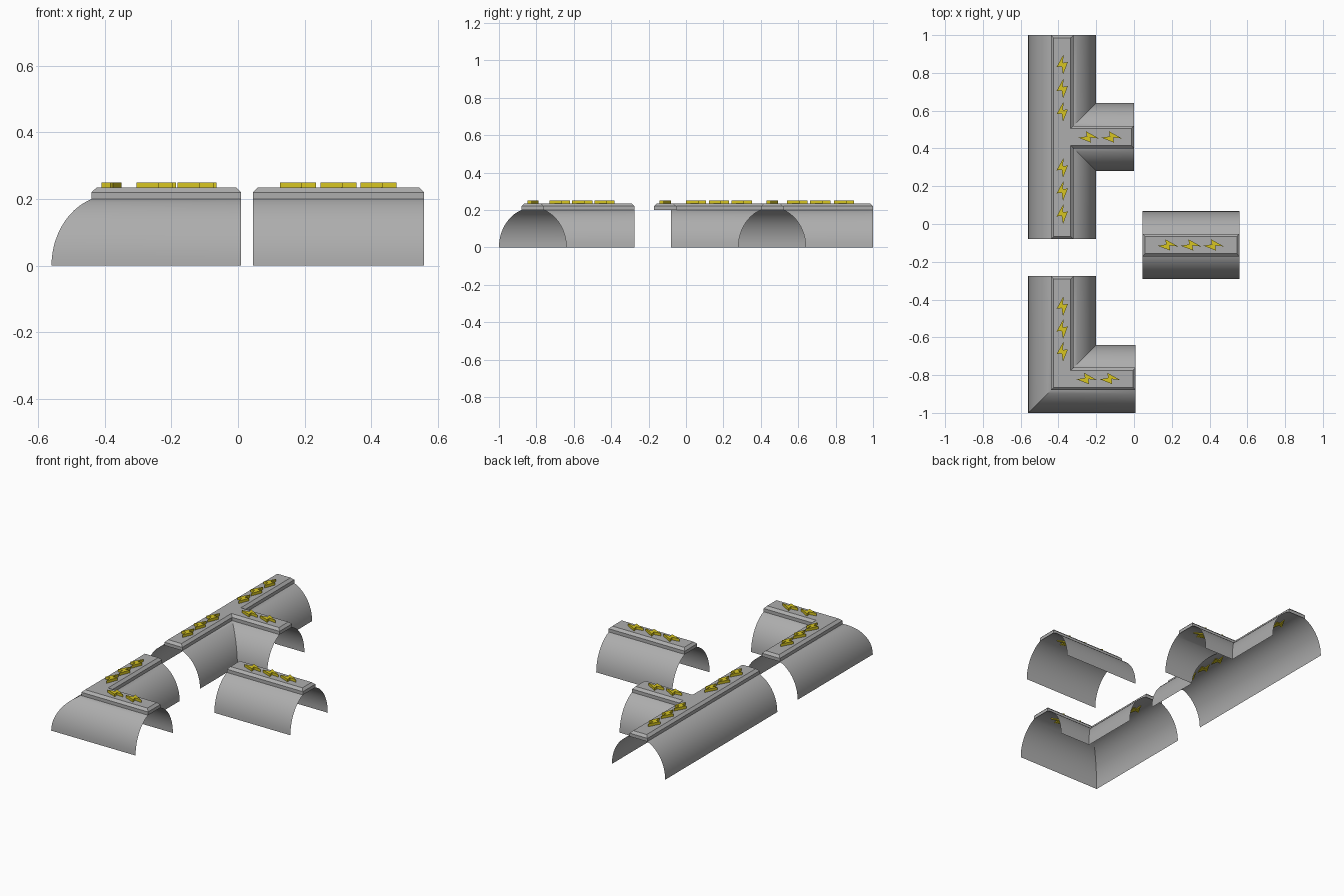
import bpy, bmesh, math
from mathutils import Vector

if "Cube" in bpy.data.objects:
    bpy.data.objects.remove(bpy.data.objects["Cube"])


def material(name, col):
    m = bpy.data.materials.new(name)
    m.diffuse_color = (*col, 1)
    m.use_nodes = True
    m.node_tree.nodes["Principled BSDF"].inputs["Base Color"].default_value = m.diffuse_color
    return m


GREY = material("cover grey", (0.42, 0.42, 0.42))
YELLOW = material("warning yellow", (0.68, 0.56, 0.015))

# half profiles from the centre line outwards: (offset, height, end inset)
N = 14
ARCH = [(0.18 * math.sin(math.pi / 2 * i / N), 0.212 * math.cos(math.pi / 2 * i / N), 0)
        for i in range(N + 1)]
RAIL = [(0, 0.234, 0.014), (0.045, 0.234, 0.014), (0.06, 0.22, 0), (0.06, 0.2, 0)]


def offset_path(path, u, inset):
    """Shift a flat path to its right by u with mitred corners, ends pulled in."""
    pts = [Vector(p) for p in path]
    dirs = [(b - a).normalized() for a, b in zip(pts, pts[1:])]
    right = [Vector((d.y, -d.x)) for d in dirs]
    out = [pts[0] + right[0] * u + dirs[0] * inset]
    for i in range(1, len(pts) - 1):
        m = right[i - 1] + right[i]
        out.append(pts[i] + m * (u * 2 / m.length_squared))
    out.append(pts[-1] + right[-1] * u - dirs[-1] * inset)
    return out


def finish(name, bm, mat, smooth):
    bmesh.ops.remove_doubles(bm, verts=bm.verts, dist=0.0005)
    me = bpy.data.meshes.new(name)
    bm.to_mesh(me)
    bm.free()
    me.materials.append(mat)
    ob = bpy.data.objects.new(name, me)
    bpy.context.collection.objects.link(ob)
    if smooth:
        bpy.context.view_layer.objects.active = ob
        ob.select_set(True)
        bpy.ops.object.shade_smooth_by_angle(angle=math.radians(30))
        ob.select_set(False)


def half_strips(name, paths, profile, caps):
    """Sweep the half profile along the right side of every path."""
    bm = bmesh.new()
    for path in paths:
        def row(u, z, e):
            return [bm.verts.new((p.x, p.y, z)) for p in offset_path(path, u, e)]
        rows = [row(*p) for p in profile]
        for a, b in zip(rows, rows[1:]):
            for i in range(len(path) - 1):
                bm.faces.new((a[i], b[i], b[i + 1], a[i + 1]))
        if caps:
            a, b, c, d = rows
            c1, c0 = row(0, 0.22, 0), row(0, 0.2, 0)
            for q in ((a, b, c, c1), (c1, c, d, c0)):
                bm.faces.new([r[-1] for r in q])
                bm.faces.new([r[0] for r in reversed(q)])
            for r in (c0, c1):
                for v in r[1:-1]:
                    bm.verts.remove(v)
    finish(name, bm, GREY, not caps)


# lightning bolt outline, pointing along y
BOLT = [(0.008, 0.054), (-0.03, -0.014), (-0.003, -0.01),
        (0.004, -0.054), (0.03, 0.012), (0.003, 0.008)]


def bolts(name, along_y, along_x):
    bm = bmesh.new()
    for turned, spots in ((False, along_y), (True, along_x)):
        for cx, cy in spots:
            pts = [(cx + (y if turned else x), cy + (-x if turned else y)) for x, y in BOLT]
            f = bm.faces.new([bm.verts.new((x, y, 0.205)) for x, y in pts])
            ext = bmesh.ops.extrude_face_region(bm, geom=[f], use_keep_orig=True)
            vs = [g for g in ext["geom"] if isinstance(g, bmesh.types.BMVert)]
            bmesh.ops.translate(bm, verts=vs, vec=(0, 0, 0.045))
    bmesh.ops.recalc_face_normals(bm, faces=bm.faces)
    finish(name, bm, YELLOW, False)


def piece(name, paths, along_y, along_x):
    half_strips(name + "_arch", paths, ARCH, False)
    half_strips(name + "_rail", paths, RAIL, True)
    bolts(name + "_bolts", along_y, along_x)


X = -0.38
# straight cover
a, b = (0.045, -0.112), (0.558, -0.112)
piece("straight_cover", [[a, b], [b, a]], [], [(x, -0.111) for x in (0.18, 0.302, 0.422)])

# corner cover
corner = [(X, -0.276), (X, -0.82), (0.009, -0.82)]
piece("corner_cover", [corner, corner[::-1]],
      [(X, y) for y in (-0.675, -0.555, -0.435)], [(-0.25, -0.818), (-0.127, -0.818)])

# tee cover
s, n, e, m = (X, -0.08), (X, 1.0), (0.0, 0.46), (X, 0.46)
piece("tee_cover", [[n, m, s][::-1][::-1][::1], [s, m, e], [e, m, n]],
      [(X, y) for y in (0.054, 0.176, 0.298, 0.595, 0.718, 0.845)],
      [(-0.24, 0.461), (-0.118, 0.461)])
